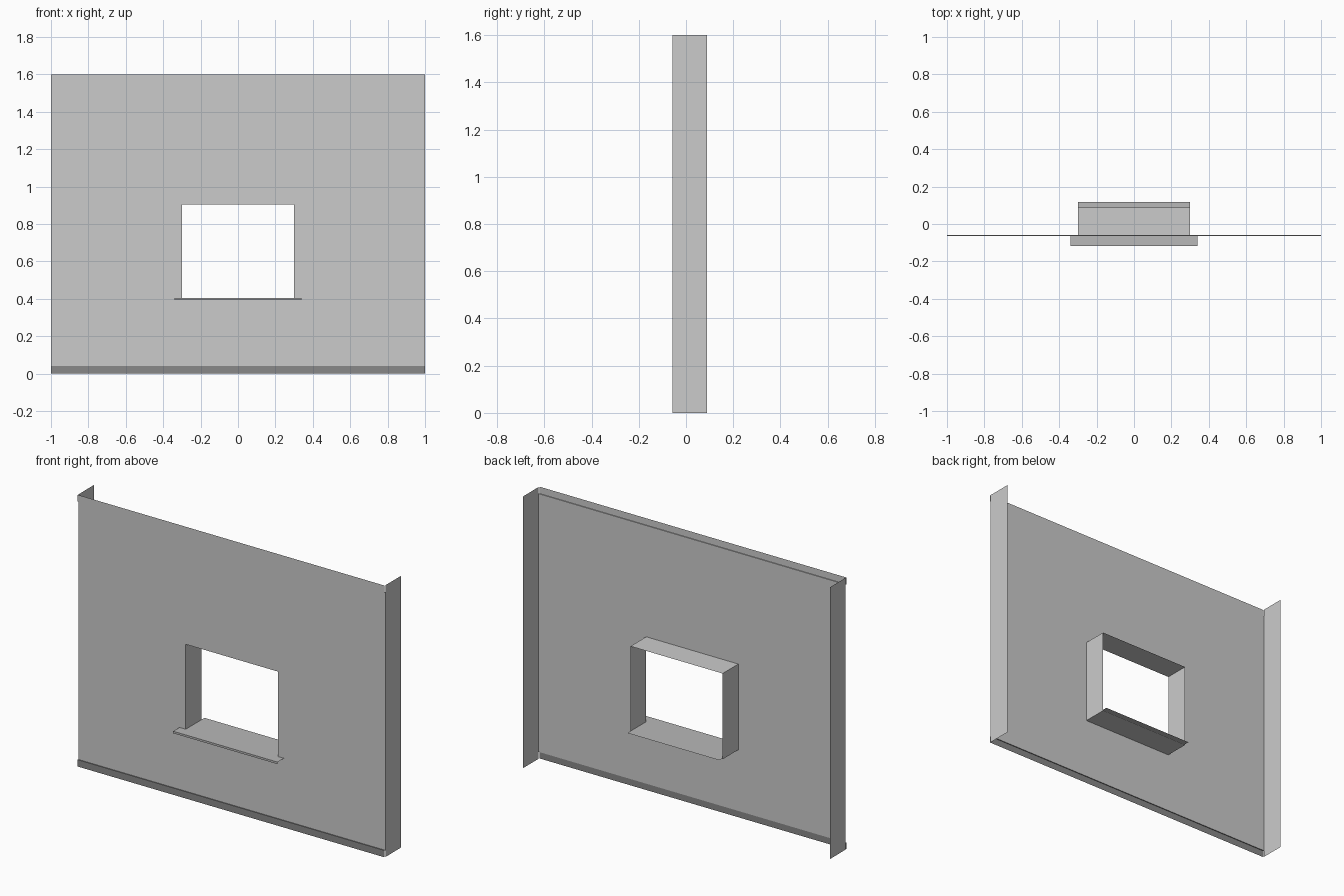
import bpy

if "Cube" in bpy.data.objects:
    bpy.data.objects.remove(bpy.data.objects["Cube"])

FRONT, BACK = -0.058, 0.088      # wall sheet and rear edge of the returns
TRIM = -0.063                    # face of the top and bottom trim strips
HW, HEIGHT, BAND = 1.0, 1.6, 0.04
WX, WZ0, WZ1 = 0.30, 0.40, 0.905  # window opening


def grey(name, v):
    m = bpy.data.materials.new(name)
    m.diffuse_color = (v, v, v, 1)
    m.use_nodes = True
    m.node_tree.nodes["Principled BSDF"].inputs["Base Color"].default_value = m.diffuse_color
    return m


def sheet(name, quads, mat=None):
    verts = [v for q in quads for v in q]
    faces = [tuple(range(4 * i, 4 * i + 4)) for i in range(len(quads))]
    me = bpy.data.meshes.new(name)
    me.from_pydata(verts, [], faces)
    ob = bpy.data.objects.new(name, me)
    bpy.context.collection.objects.link(ob)
    if mat:
        me.materials.append(mat)
    return ob


def upright(x0, x1, z0, z1, y):   # faces -y
    return [(x0, y, z0), (x1, y, z0), (x1, y, z1), (x0, y, z1)]


def level(x0, x1, y0, y1, z):     # faces +z
    return [(x0, y0, z), (x1, y0, z), (x1, y1, z), (x0, y1, z)]


def side(x, y0, y1, z0, z1):      # faces +x
    return [(x, y0, z0), (x, y1, z0), (x, y1, z1), (x, y0, z1)]


# Wall sheet around the opening
lo, hi = BAND, HEIGHT - BAND
sheet("wall", [
    upright(-HW, -WX, lo, hi, FRONT),
    upright(WX, HW, lo, hi, FRONT),
    upright(-WX, WX, lo, WZ0, FRONT),
    upright(-WX, WX, WZ1, hi, FRONT),
])

# Side returns
sheet("left_return", [side(-HW, FRONT, BACK, 0, HEIGHT)[::-1]])
sheet("right_return", [side(HW, FRONT, BACK, 0, HEIGHT)])

# Trim strips, slightly proud of the wall
for name, z0, z1, step, v in (("bottom_trim", 0, lo, lo, 0.25),
                              ("top_trim", hi, HEIGHT, hi, 0.65)):
    ledge = level(-HW, HW, TRIM, FRONT, step)
    sheet(name, [upright(-HW, HW, z0, z1, TRIM),
                 ledge if step == lo else ledge[::-1]], grey(name + "_grey", v))

# Window reveal: jambs, head and base
sheet("window_reveal", [
    side(-WX, FRONT, BACK, WZ0, WZ1),
    side(WX, FRONT, BACK, WZ0, WZ1)[::-1],
    level(-WX, WX, FRONT, BACK, WZ1)[::-1],
    level(-WX, WX, FRONT, BACK, WZ0),
])

# Sill: inner board, wider outer ledge and drip lip
SZ, SX, SY = 0.405, 0.34, 0.117
sheet("window_sill", [
    level(-WX, WX, FRONT, SY, SZ),
    level(-SX, SX, -SY, FRONT, SZ),
    upright(-SX, SX, 0.393, SZ, -SY),
], grey("sill_grey", 0.48))
